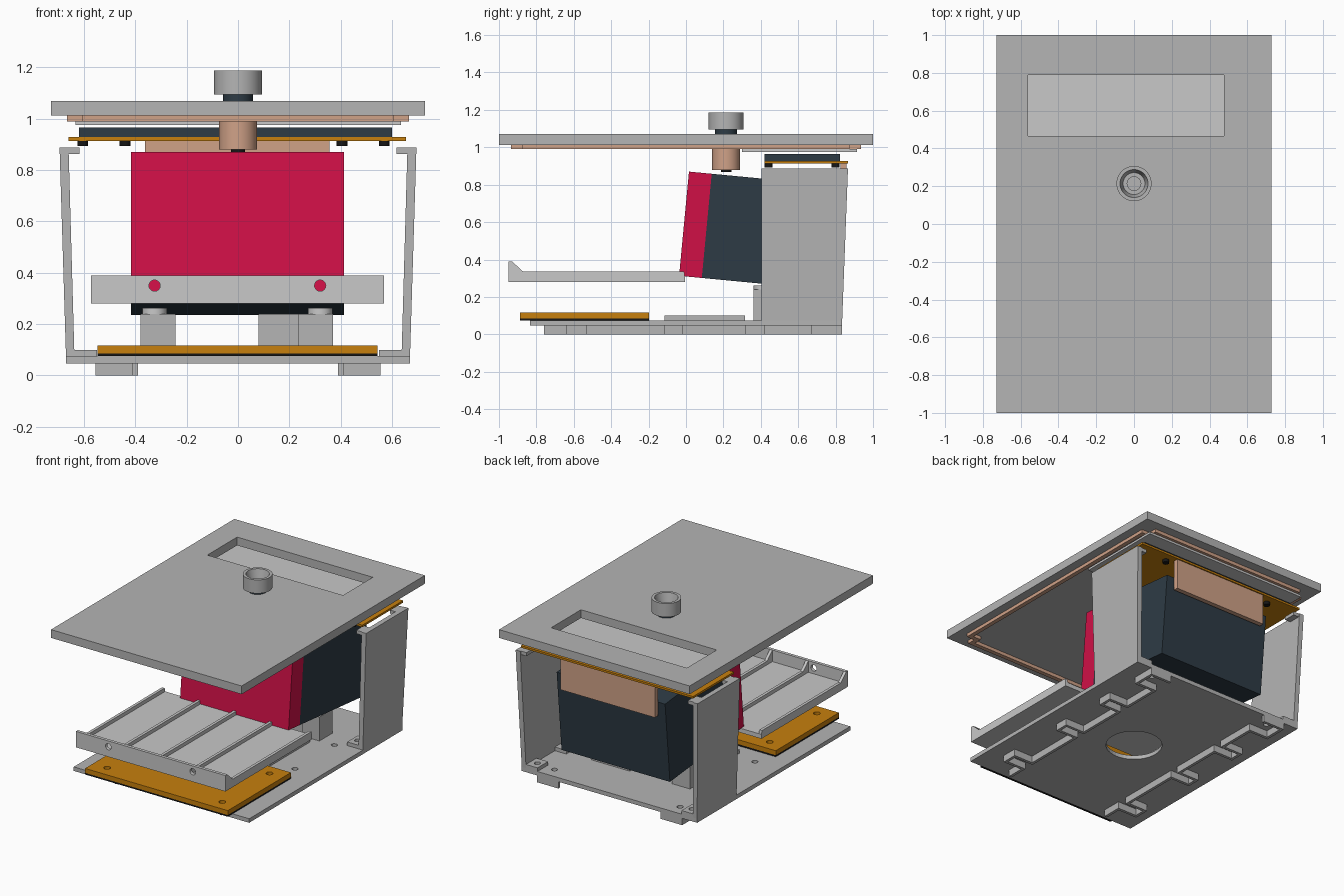
import bpy, bmesh, math
from mathutils import Vector

if "Cube" in bpy.data.objects:
    bpy.data.objects.remove(bpy.data.objects["Cube"])


def material(name, r, g, b):
    m = bpy.data.materials.new(name)
    m.diffuse_color = (r, g, b, 1)
    m.use_nodes = True
    m.node_tree.nodes["Principled BSDF"].inputs["Base Color"].default_value = m.diffuse_color
    return m


GREY = material("grey", .46, .46, .46)
LIGHT = material("light grey", .58, .58, .58)
RED = material("red", .63, .005, .062)
NAVY = material("dark navy", .027, .044, .06)
ORANGE = material("board orange", .57, .215, .004)
PEACH = material("peach", .63, .36, .245)
BLACK = material("black", .008, .008, .008)


def finish(name, bm, mat):
    bmesh.ops.recalc_face_normals(bm, faces=bm.faces)
    me = bpy.data.meshes.new(name)
    bm.to_mesh(me)
    bm.free()
    ob = bpy.data.objects.new(name, me)
    bpy.context.collection.objects.link(ob)
    me.materials.append(mat)
    return ob


def add_box(bm, x0, x1, y0, y1, z0, z1):
    vs = [bm.verts.new((x, y, z)) for x in (x0, x1) for y in (y0, y1) for z in (z0, z1)]
    for f in ((0, 1, 3, 2), (4, 6, 7, 5), (0, 4, 5, 1), (2, 3, 7, 6), (0, 2, 6, 4), (1, 5, 7, 3)):
        bm.faces.new([vs[i] for i in f])


def boxes(name, mat, *dims):
    bm = bmesh.new()
    for d in dims:
        add_box(bm, *d)
    return finish(name, bm, mat)


def prism(name, mat, pts, axis, a, b):
    """Extrude a 2D outline along one axis."""
    def place(p, t):
        return {"x": (t, *p), "y": (p[0], t, p[1]), "z": (*p, t)}[axis]
    bm = bmesh.new()
    lo = [bm.verts.new(place(p, a)) for p in pts]
    hi = [bm.verts.new(place(p, b)) for p in pts]
    bm.faces.new(lo)
    bm.faces.new(hi)
    for i in range(len(pts)):
        j = (i + 1) % len(pts)
        bm.faces.new((lo[i], lo[j], hi[j], hi[i]))
    return finish(name, bm, mat)


def circle(cx, cy, r, n=32):
    return [(cx + r * math.cos(math.tau * i / n), cy + r * math.sin(math.tau * i / n)) for i in range(n)]


def smooth(ob):
    bpy.ops.object.select_all(action="DESELECT")
    ob.select_set(True)
    bpy.context.view_layer.objects.active = ob
    bpy.ops.object.shade_smooth_by_angle()


def disc(name, mat, x, y, r, z0, z1):
    smooth(prism(name, mat, circle(x, y, r), "z", z0, z1))


def lathe(name, mat, x, y, profile, n=40):
    """Spin a closed (radius, z) profile round a vertical axis."""
    bm = bmesh.new()
    rings = [[bm.verts.new((x + r * math.cos(math.tau * i / n), y + r * math.sin(math.tau * i / n), z))
              for i in range(n)] for r, z in profile]
    for k in range(len(rings)):
        a, b = rings[k], rings[(k + 1) % len(rings)]
        for i in range(n):
            j = (i + 1) % n
            bm.faces.new((a[i], a[j], b[j], b[i]))
    smooth(finish(name, bm, mat))


def strip(name, mat, path, w, z0, z1, closed=False):
    """Thin upright wall following an axis-aligned path."""
    h = w / 2
    pairs = list(zip(path, path[1:] + path[:1]))
    if not closed:
        pairs = pairs[:-1]
    return boxes(name, mat, *[(min(p[0], q[0]) - h, max(p[0], q[0]) + h,
                               min(p[1], q[1]) - h, max(p[1], q[1]) + h, z0, z1) for p, q in pairs])


def cut(ob, cutters):
    for c in cutters:
        c.hide_render = True
        m = ob.modifiers.new("cut", "BOOLEAN")
        m.operation, m.solver, m.object = "DIFFERENCE", "EXACT", c
        bpy.context.view_layer.objects.active = ob
        bpy.ops.object.modifier_apply(modifier=m.name)
        bpy.data.objects.remove(c)


# Lid with window, seal and window pane
lid = boxes("lid", GREY, (-.728, .728, -1, 1, 1.013, 1.07))
cut(lid, [boxes("window_cutter", GREY, (-.56, .477, .465, .79, .9, 1.2))])
strip("lid_seal", PEACH, [(.652, -.86), (.652, .86), (.59, .86), (.59, .92), (-.59, .92), (-.59, .86),
                          (-.652, .86), (-.652, -.86), (-.59, -.86), (-.59, -.92), (.59, -.92), (.59, -.86)],
      .03, .99, 1.013, True)
boxes("window_pane", LIGHT, (-.632, .635, .30, .915, .975, .99))

# Knob, neck and shaft sleeve
KY = .214
lathe("knob", GREY, 0, KY, [(.036, 1.094), (.093, 1.094), (.093, 1.187), (.074, 1.187), (.058, 1.12), (.036, 1.12)])
disc("knob_neck", NAVY, 0, KY, .058, 1.06, 1.096)
disc("knob_core", GREY, 0, KY, .037, 1.09, 1.11)
lathe("shaft_sleeve", PEACH, 0, KY, [(.045, .88), (.074, .88), (.074, 1.013), (.045, 1.013)])
disc("shaft", BLACK, 0, KY, .028, .868, 1.0)

# Display board, screen, rear connector panel and stand-offs
boxes("display_board", ORANGE, (-.66, .655, .42, .866, .914, .928))
boxes("display_screen", NAVY, (-.62, .60, .42, .823, .928, .965))
boxes("display_back_panel", PEACH, (-.363, .357, .825, .858, .70, .914))
for x, y in ((-.605, .441), (.57, .441), (-.44, .80), (.405, .80)):
    disc("display_standoff", BLACK, x, y, .021, .893, .914)

# Tilted main block: red front slab, navy body
corner, up, back = Vector((-.037, .313)), Vector((.053, .557)), Vector((.9955, -.0945))
for name, mat, d0, d1 in (("block_front", RED, 0, .122), ("block_body", NAVY, .122, .81)):
    pts = [corner + back * d0, corner + back * d1, corner + back * d1 + up, corner + back * d0 + up]
    prism(name, mat, [tuple(p) for p in pts], "x", -.416, .412)

# Base plate with round opening and screw holes
base = boxes("base_plate", GREY, (-.67, .67, -.835, .835, .047, .075))
holes = [prism("hole_cutter", GREY, circle(0, 0, .18, 40), "z", 0, .2)]
for s in (-1, 1):
    for y in (-.585, -.065, .365, .75):
        holes.append(prism("hole_cutter", GREY, circle(s * .48, y, .02, 12), "z", 0, .2))
cut(base, holes)

# Stepped rails under the base
for s in (-1, 1):
    path = [(s * .40, -.75)]
    for y0, y1 in ((-.63, -.54), (-.105, -.026), (.326, .41), (.68, .825)):
        path += [(s * .40, y0), (s * .545, y0), (s * .545, y1), (s * .40, y1)]
    strip("base_rail", GREY, path, .02, 0, .047)

# Leaning side walls with top and bottom tabs
for s in (-1, 1):
    outline = [(s * x, z) for x, z in ((.67, .075), (.695, .887), (.66, .887), (.637, .075))]
    wall = prism("side_wall", GREY, outline, "y", .405, .866)
    for v in wall.data.vertices:
        if v.co.y > .8 and v.co.z < .5:
            v.co.y = .835
    for y0, y1 in ((.41, .49), (.775, .86)):
        a, b = sorted((s * .617, s * .68))
        boxes("wall_top_tab", GREY, (a, b, y0, y1, .863, .887))
    for y0, y1 in ((.405, .52), (.72, .835)):
        a, b = sorted((s * .55, s * .66))
        tab = boxes("wall_foot_tab", GREY, (a, b, y0, y1, .075, .10))
        cut(tab, [prism("hole_cutter", GREY, circle(s * .59, (y0 + y1) / 2, .02, 12), "z", 0, .2)])

# Supports below the block
boxes("left_support", GREY, (-.38, -.243, .36, .50, .075, .24))
boxes("right_support", GREY, (.235, .37, .36, .50, .075, .24), (.08, .235, .40, .50, .075, .24))
for x in (-.325, .32):
    disc("support_cap", LIGHT, x, .41, .048, .24, .262)
boxes("base_pads", GREY, (-.33, -.2, -.115, .316, .075, .10), (.2, .33, -.115, .316, .075, .10))

# Lower circuit board
board = boxes("lower_board", ORANGE, (-.547, .543, -.887, -.198, .086, .117))
cut(board, [prism("hole_cutter", ORANGE, circle(x, y, .022, 16), "z", 0, .2)
            for x in (-.44, .44) for y in (-.80, -.285)])
boxes("lower_board_pad", BLACK, (-.547, .543, -.887, -.198, .075, .086))

# Tray: floor, drilled front lip, ribs and gussets
boxes("tray_floor", LIGHT, (-.573, .569, -.95, -.005, .28, .31))
lip = boxes("tray_lip", LIGHT, (-.573, .569, -.95, -.928, .28, .39))
cut(lip, [prism("hole_cutter", LIGHT, circle(x, .35, .022, 16), "y", -1, -.9) for x in (-.325, .32)])
for x in (-.563, -.275, 0, .275, .559):
    prism("tray_rib", LIGHT, [(-.94, .30), (-.005, .30), (-.01, .335), (-.87, .335), (-.93, .39), (-.94, .39)],
          "x", x - .01, x + .01)
